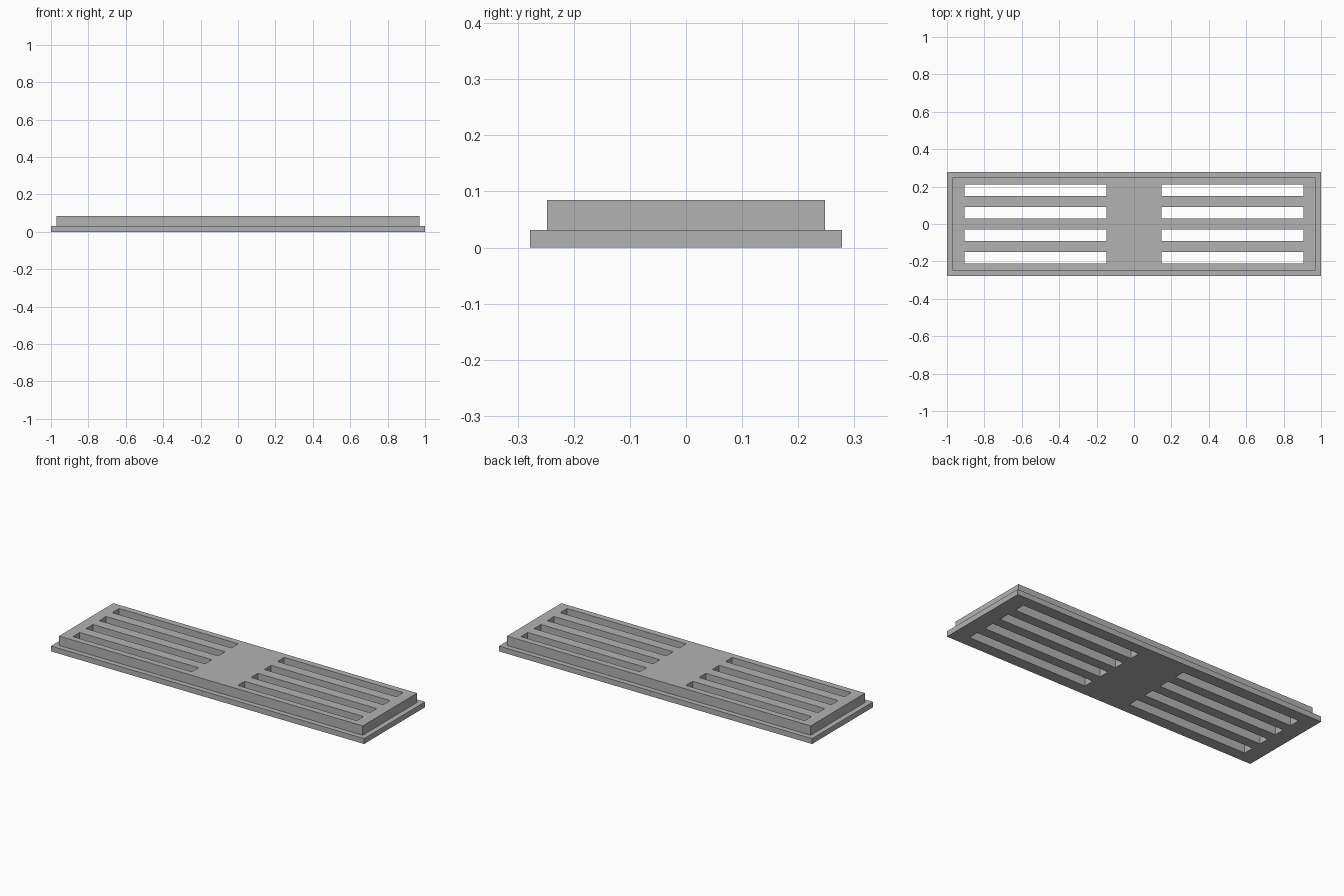
import bpy
import bmesh
from mathutils import Matrix, Vector

cube = bpy.data.objects.get("Cube")
if cube:
    bpy.data.objects.remove(cube, do_unlink=True)

FLANGE_X, FLANGE_Y, FLANGE_H = 2.0, 0.556, 0.031
LIP, TOTAL_H = 0.03, 0.085
SLOT_X, SLOT_LENGTH = 0.527, 0.76
SLOT_WIDTH, SLOT_PITCH = 0.062, 0.1205

grey = bpy.data.materials.new("grey")
grey.use_nodes = True
colour = (0.45, 0.45, 0.45, 1)
grey.diffuse_color = colour
grey.node_tree.nodes["Principled BSDF"].inputs["Base Color"].default_value = colour


def add_box(bm, center, size):
    matrix = Matrix.Translation(center) @ Matrix.Diagonal((*size, 1))
    return bmesh.ops.create_cube(bm, size=1, matrix=matrix)


def make_object(name, bm):
    bmesh.ops.recalc_face_normals(bm, faces=bm.faces)
    mesh = bpy.data.meshes.new(name)
    bm.to_mesh(mesh)
    bm.free()
    mesh.materials.append(grey)
    obj = bpy.data.objects.new(name, mesh)
    bpy.context.collection.objects.link(obj)
    return obj


# Stepped body: wide flange with a raised, inset block
bm = bmesh.new()
add_box(bm, (0, 0, FLANGE_H / 2), (FLANGE_X, FLANGE_Y, FLANGE_H))
top = max(bm.faces, key=lambda f: f.calc_center_median().z)
bmesh.ops.inset_region(bm, faces=[top], thickness=LIP, use_even_offset=True)
raised = bmesh.ops.extrude_face_region(bm, geom=[top])["geom"]
bmesh.ops.delete(bm, geom=[top], context="FACES_ONLY")
verts = [v for v in raised if isinstance(v, bmesh.types.BMVert)]
bmesh.ops.translate(bm, verts=verts, vec=Vector((0, 0, TOTAL_H - FLANGE_H)))
grille = make_object("vent_grille", bm)

# Two banks of four through slots
bm = bmesh.new()
for side in (-1, 1):
    for row in range(4):
        y = (row - 1.5) * SLOT_PITCH
        add_box(bm, (side * SLOT_X, y, TOTAL_H / 2), (SLOT_LENGTH, SLOT_WIDTH, 1))
cutter = make_object("slot_cutter", bm)
cutter.hide_render = True

# Cut the slots and discard the cutter
cut = grille.modifiers.new("slots", "BOOLEAN")
cut.operation = "DIFFERENCE"
cut.solver = "EXACT"
cut.object = cutter
bpy.context.view_layer.objects.active = grille
bpy.ops.object.modifier_apply(modifier=cut.name)
bpy.data.objects.remove(cutter, do_unlink=True)
